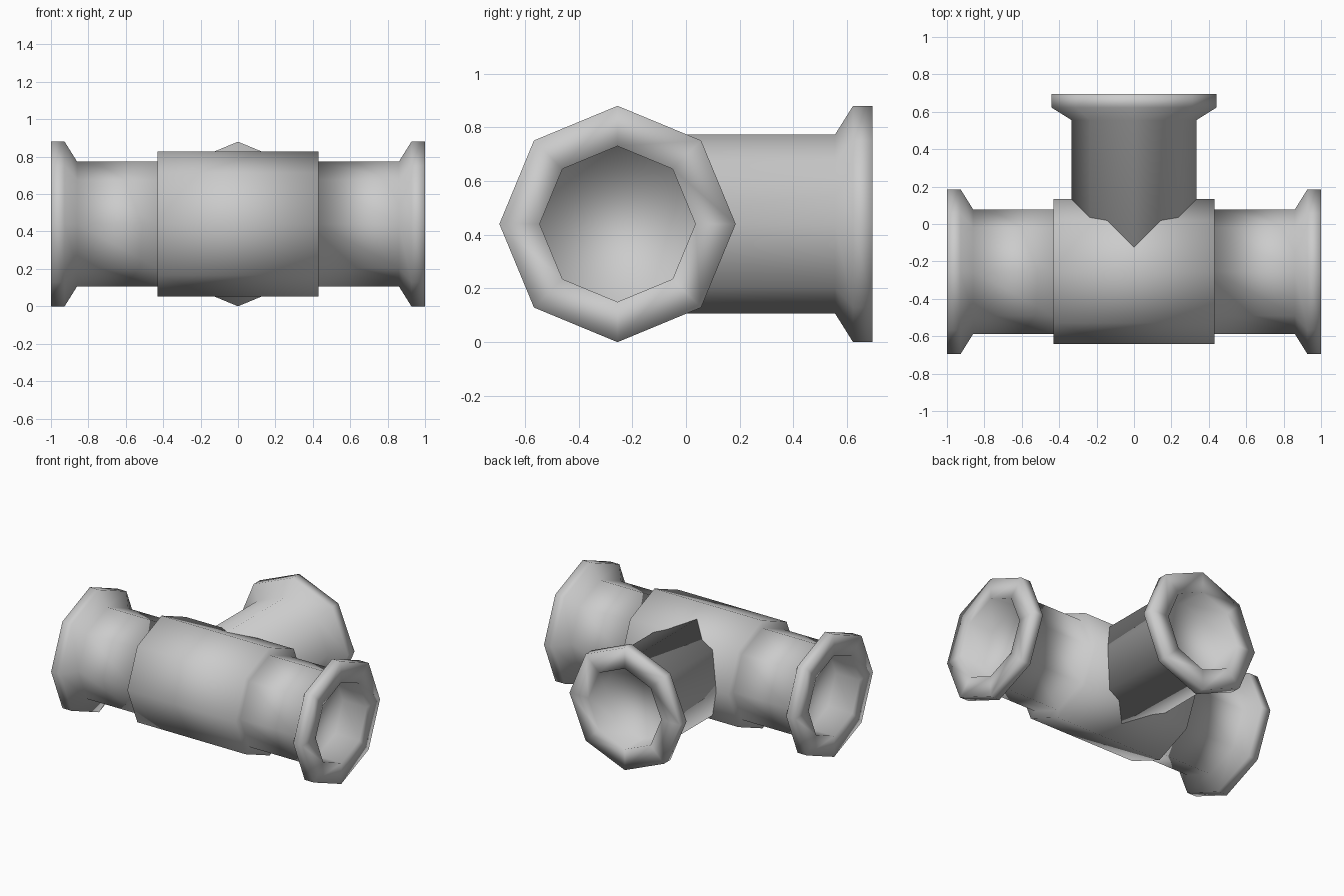
import bpy, bmesh, math
from mathutils import Matrix

if "Cube" in bpy.data.objects:
    bpy.data.objects.remove(bpy.data.objects["Cube"])

AXIS_Y, AXIS_Z = -0.255, 0.44
SIDES = 8


def lathe(name, profile, matrix):
    """Spin (distance along axis, radius) points into a capped smooth octagonal part."""
    bm = bmesh.new()
    rings = []
    for d, r in profile:
        rings.append([bm.verts.new((r * math.cos(2 * math.pi * i / SIDES),
                                    r * math.sin(2 * math.pi * i / SIDES), d))
                      for i in range(SIDES)])
    for a, b in zip(rings, rings[1:]):
        for i in range(SIDES):
            j = (i + 1) % SIDES
            bm.faces.new((a[i], a[j], b[j], b[i]))
    bm.faces.new(rings[0][::-1])
    bm.faces.new(rings[-1])
    bmesh.ops.recalc_face_normals(bm, faces=bm.faces)
    for f in bm.faces:
        f.smooth = True
    bm.transform(matrix)
    mesh = bpy.data.meshes.new(name)
    bm.to_mesh(mesh)
    bm.free()
    obj = bpy.data.objects.new(name, mesh)
    bpy.context.collection.objects.link(obj)
    return obj


def flange(end):
    """Neck, flared rim and recessed mouth, finishing at distance end."""
    return [(end - 0.14, 0.333), (end - 0.073, 0.44), (end, 0.44),
            (end, 0.29), (end - 0.19, 0.29)]


place = Matrix.Translation((0, AXIS_Y, AXIS_Z))

# Main pipe with thicker middle sleeve, mirrored about x = 0
half = [(0.43, 0.3875), (0.43, 0.333)] + flange(1.0)
main = [(-d, r) for d, r in reversed(half)] + half
lathe("main_pipe", main, place @ Matrix.Rotation(math.pi / 2, 4, 'Y'))

# Side branch leaving toward the back
branch = [(0.0, 0.333)] + flange(0.695 - AXIS_Y)
lathe("branch_pipe", branch, place @ Matrix.Rotation(-math.pi / 2, 4, 'X'))
